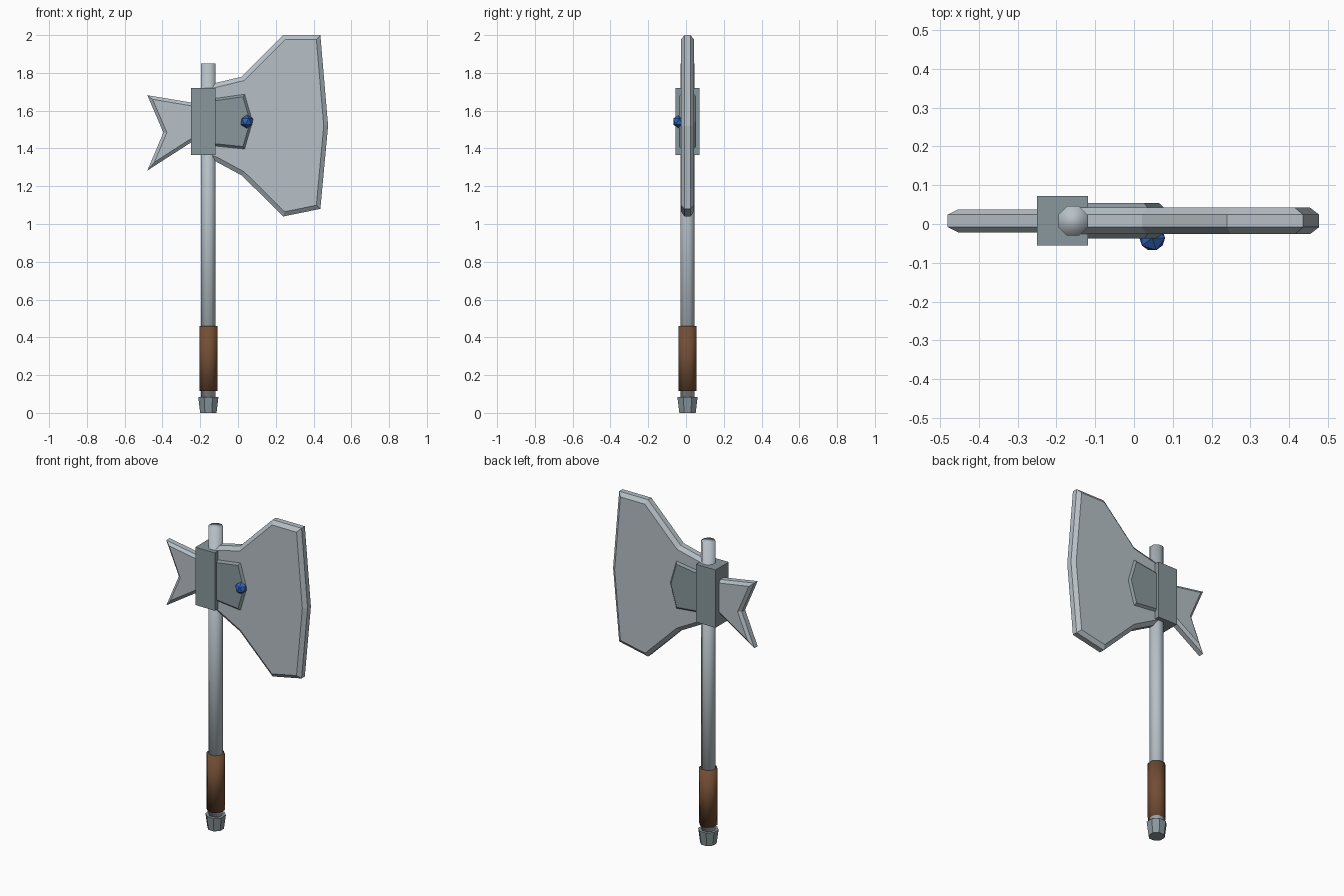
import bpy, bmesh, math
from mathutils import Matrix

cube = bpy.data.objects.get("Cube")
if cube:
    bpy.data.objects.remove(cube, do_unlink=True)

SHAFT_X, MID_Y = -0.157, 0.008


def material(name, rgb):
    m = bpy.data.materials.new(name)
    m.use_nodes = True
    col = (*rgb, 1)
    m.diffuse_color = col
    m.node_tree.nodes["Principled BSDF"].inputs["Base Color"].default_value = col
    return m


steel = material("light steel", (0.47, 0.53, 0.57))
iron = material("dark iron", (0.25, 0.31, 0.33))
leather = material("brown leather", (0.17, 0.075, 0.035))
sapphire = material("blue gem", (0.03, 0.13, 0.48))


def finish(name, bm, mat, smooth=False):
    bmesh.ops.recalc_face_normals(bm, faces=bm.faces)
    me = bpy.data.meshes.new(name)
    for f in bm.faces:
        f.smooth = smooth
    bm.to_mesh(me)
    bm.free()
    me.materials.append(mat)
    ob = bpy.data.objects.new(name, me)
    bpy.context.collection.objects.link(ob)
    return ob


def rod(name, z0, z1, r0, r1, mat, smooth=False):
    """Eight-sided upright rod on the shaft axis, flat side to the front."""
    bm = bmesh.new()
    place = Matrix.Translation((SHAFT_X, MID_Y, (z0 + z1) / 2)) @ Matrix.Rotation(math.pi / 8, 4, 'Z')
    bmesh.ops.create_cone(bm, cap_ends=True, segments=8, radius1=r0, radius2=r1,
                          depth=z1 - z0, matrix=place)
    return finish(name, bm, mat, smooth)


def plate(name, outline, rim, face, inset, mat):
    """Flat plate from an (x, z) outline; both faces are chamfered outwards."""
    bm = bmesh.new()
    front = bm.faces.new([bm.verts.new((x, MID_Y - rim, z)) for x, z in outline])
    back = bm.faces.new([bm.verts.new((x, MID_Y + rim, z)) for x, z in reversed(outline)])
    fv, bv = list(front.verts), list(reversed(back.verts))
    for i in range(len(fv)):
        j = (i + 1) % len(fv)
        bm.faces.new((fv[j], fv[i], bv[i], bv[j]))
    bmesh.ops.recalc_face_normals(bm, faces=bm.faces)
    for f in (front, back):
        bmesh.ops.inset_region(bm, faces=[f], thickness=inset, use_even_offset=True)
        side = -1 if f.calc_center_median().y < MID_Y else 1
        for v in f.verts:
            v.co.y = MID_Y + side * face
    return finish(name, bm, mat)


# Handle
rod("shaft", 0.06, 1.85, 0.041, 0.041, steel, smooth=True)
rod("grip", 0.115, 0.46, 0.052, 0.052, leather, smooth=True)
rod("pommel", 0, 0.085, 0.047, 0.058, iron)

# Head socket
bm = bmesh.new()
bmesh.ops.create_cube(bm, size=1, matrix=Matrix.Translation((-0.184, MID_Y, 1.542))
                      @ Matrix.Diagonal((0.132, 0.128, 0.354, 1)))
finish("head_socket", bm, iron)

# Main blade, rear spike and cheek plate
plate("axe_blade", [(-0.17, 1.35), (-0.125, 1.335), (0.02, 1.257), (0.24, 1.04),
                    (0.436, 1.08), (0.477, 1.52), (0.436, 2.0), (0.24, 2.0),
                    (0.02, 1.78), (-0.125, 1.745), (-0.17, 1.735)],
      0.016, 0.034, 0.023, steel)
plate("rear_spike", [(-0.48, 1.283), (-0.2, 1.463), (-0.2, 1.635),
                     (-0.48, 1.682), (-0.395, 1.484)],
      0.016, 0.03, 0.017, steel)
plate("cheek_plate", [(-0.17, 1.418), (0.035, 1.397), (0.077, 1.542),
                      (0.035, 1.687), (-0.17, 1.658)],
      0.034, 0.046, 0.012, iron)

# Gem on the front of the cheek plate
bm = bmesh.new()
bmesh.ops.create_icosphere(bm, subdivisions=1, radius=0.037,
                           matrix=Matrix.Translation((0.047, -0.036, 1.542)))
finish("gem", bm, sapphire)
